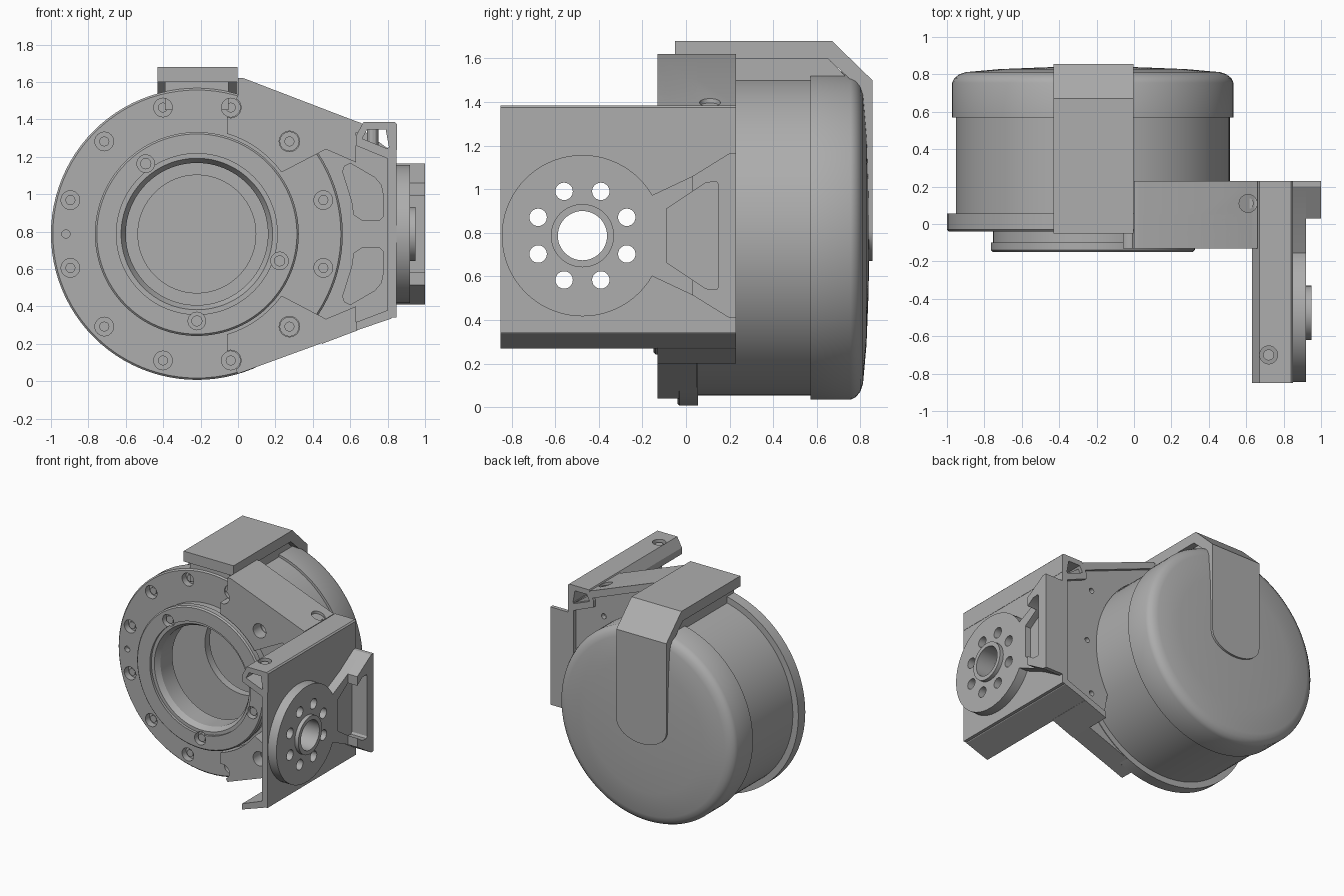
import bpy, bmesh, math
from mathutils import Vector

if "Cube" in bpy.data.objects:
    bpy.data.objects.remove(bpy.data.objects["Cube"], do_unlink=True)

CX, CZ = -0.22, 0.787      # drum axis, along y
HY = -0.475                # side hub position, axis along x

grey = bpy.data.materials.new("machined grey")
grey.use_nodes = True
colour = (0.42, 0.42, 0.42, 1)
grey.diffuse_color = colour
grey.node_tree.nodes["Principled BSDF"].inputs["Base Color"].default_value = colour
parts = []


def place(axis, u, v, w):
    return {"x": (w, u, v), "y": (u, w, v), "z": (u, v, w)}[axis]


def finish(name, bm):
    bmesh.ops.remove_doubles(bm, verts=bm.verts, dist=1e-5)
    bmesh.ops.recalc_face_normals(bm, faces=bm.faces)
    mesh = bpy.data.meshes.new(name)
    bm.to_mesh(mesh)
    bm.free()
    mesh.materials.append(grey)
    ob = bpy.data.objects.new(name, mesh)
    bpy.context.collection.objects.link(ob)
    parts.append(ob)
    return ob


def add_prism(bm, axis, pts, a, b):
    lo = [bm.verts.new(place(axis, u, v, a)) for u, v in pts]
    hi = [bm.verts.new(place(axis, u, v, b)) for u, v in pts]
    bm.faces.new(lo)
    bm.faces.new(hi)
    for i in range(len(pts)):
        j = (i + 1) % len(pts)
        bm.faces.new((lo[i], lo[j], hi[j], hi[i]))


def prism(name, axis, pts, a, b):
    bm = bmesh.new()
    add_prism(bm, axis, pts, a, b)
    return finish(name, bm)


def circle(u, v, r, n=24):
    return [(u + r * math.cos(math.tau * i / n), v + r * math.sin(math.tau * i / n))
            for i in range(n)]


def discs(name, axis, centres, r, a, b, n=24):
    bm = bmesh.new()
    for u, v in centres:
        add_prism(bm, axis, circle(u, v, r, n), a, b)
    return finish(name, bm)


def lathe(name, profile, n=96):
    """Revolve a closed (radius, y) loop about the drum axis."""
    bm = bmesh.new()
    rings = []
    for i in range(n):
        t = math.tau * i / n
        rings.append([bm.verts.new((CX + r * math.cos(t), y, CZ + r * math.sin(t)))
                      for r, y in profile])
    for i in range(n):
        p, q = rings[i], rings[(i + 1) % n]
        for k in range(len(profile)):
            m = (k + 1) % len(profile)
            bm.faces.new((p[k], p[m], q[m], q[k]))
    return finish(name, bm)


def cut(ob, *cutters):
    for c in cutters:
        mod = ob.modifiers.new("cut", "BOOLEAN")
        mod.operation, mod.solver, mod.object = "DIFFERENCE", "EXACT", c
        bpy.context.view_layer.objects.active = ob
        bpy.ops.object.modifier_apply(modifier=mod.name)
        parts.remove(c)
        bpy.data.objects.remove(c, do_unlink=True)


def polar(u, v, r, degrees):
    return [(u + r * math.cos(math.radians(d)), v + r * math.sin(math.radians(d)))
            for d in degrees]


def mirror(pts):
    return [(u, 2 * CZ - v) for u, v in reversed(pts)]


# Drum, flange and front ring
bolts = polar(CX, CZ, 0.70, range(15, 360, 30))
flange = lathe("flange", [(0.77, -0.04), (0.78, -0.03), (0.78, 0.055), (0.38, 0.055), (0.38, -0.04)])
cut(flange, discs("bore", "y", bolts, 0.05, -0.1, 0.01),
    discs("pin_hole", "y", [(-0.92, CZ)], 0.022, -0.1, 0.0))
discs("flange_screws", "y", bolts, 0.027, -0.015, 0.02, 12)
ring = lathe("front_ring", [(0.535, -0.03), (0.535, -0.1), (0.545, -0.1), (0.545, -0.14),
                            (0.535, -0.15), (0.43, -0.15), (0.43, -0.13), (0.405, -0.13),
                            (0.38, -0.09), (0.38, -0.03)])
ring_bolts = polar(CX, CZ, 0.465, (126, -18, -90))
cut(ring, discs("bore", "y", ring_bolts, 0.047, -0.2, -0.1))
discs("ring_screws", "y", ring_bolts, 0.03, -0.13, -0.09, 12)
lathe("drum_wall", [(0.733, 0.05), (0.733, 0.59), (0.68, 0.59), (0.68, 0.05)])
lathe("inner_ring", [(0.69, 0.36), (0.69, 0.42), (0.315, 0.42), (0.315, 0.36)])
lathe("rear_cap", [(0.752, 0.57), (0.752, 0.755), (0.74, 0.78), (0.715, 0.8), (0.68, 0.812),
                   (0.5, 0.828), (0.25, 0.838), (0, 0.84), (0, 0.72), (0.68, 0.72), (0.68, 0.57)])

# Cover hook over the top and down the back
X0, X1 = -0.43, -0.003
prism("hook_cover", "x", [(-0.05, 1.60), (-0.05, 1.68), (0.67, 1.68), (0.855, 1.5), (0.855, 1.3),
                          (0.79, 1.3), (0.79, 1.47), (0.65, 1.6)], X0, X1)
mid, half = (X0 + X1) / 2, (X1 - X0) / 2
tongue = [(mid + half * math.cos(t), 0.81 + 0.14 * math.sin(t))
          for t in (-math.pi * i / 20 for i in range(21))]
prism("hook_tongue", "y", tongue + [(X0, 1.31), (X1, 1.31)], 0.79, 0.855)
prism("hook_base", "x", [(-0.03, 1.45), (-0.03, 1.61), (0.64, 1.61), (0.8, 1.45)], -0.39, -0.05)

# Bracket: front lips, back panel, top and bottom walls
lips = {"upper_lip": [(-0.06, 1.3), (-0.06, 1.42), (0, 1.53), (0, 1.62), (0.03, 1.62), (0.63, 1.39),
                      (0.63, 1.17), (0.47, 1.24), (0.22, 1.11)],
        "lower_lip": [(-0.06, 0.27), (-0.06, 0.15), (0, 0.04), (0.63, 0.27), (0.63, 0.4),
                      (0.47, 0.333), (0.22, 0.464)]}
for name, pts in lips.items():
    lip = prism(name, "y", pts, -0.13, 0.05)
    cut(lip, discs("ring_clearance", "y", [(CX, CZ)], 0.56, -0.2, 0.2, 96),
        discs("bolt_clearance", "y", bolts, 0.055, -0.2, 0.02))
panel = prism("back_panel", "y", [(0, 1.4), (0, 1.6), (0.03, 1.6), (0.63, 1.37), (0.82, 1.23),
                                  (0.82, 0.34), (0.63, 0.28), (0.45, 0.21), (0.4, 0.5), (0.3, CZ)],
              0.045, 0.205)
pocket = [(0.56, 1.12), (0.57, 1.15), (0.6, 1.165), (0.73, 1.09), (0.765, 1.05), (0.775, 1.0),
          (0.775, 0.88), (0.76, 0.863), (0.66, 0.863), (0.62, 0.89), (0.61, 0.96)]
cut(panel, discs("drum_clearance", "y", [(CX, CZ)], 0.737, -0.2, 0.5, 96),
    prism("pocket", "y", pocket, 0.0, 0.07),
    prism("pocket", "y", mirror(pocket), 0.0, 0.07),
    discs("panel_hole", "y", [(0.56, 1.2), (0.6, CZ), (0.56, 0.37)], 0.02, 0.17, 0.3))
top_wall = prism("top_wall", "y", [(0, 1.57), (0, 1.62), (0.03, 1.62), (0.63, 1.39), (0.66, 1.38),
                                   (0.66, 1.32), (0.02, 1.57)], -0.13, 0.23)
cut(top_wall, discs("bore", "z", [(0.61, 0.11)], 0.048, 1.36, 1.7))
discs("top_wall_screw", "z", [(0.61, 0.11)], 0.03, 1.3, 1.375, 12)
prism("bottom_wall", "y", [(0.45, 0.2), (0.64, 0.272), (0.64, 0.32), (0.45, 0.25)], -0.13, 0.23)

# Side arm: web with folded flanges
web = prism("arm_web", "x", [(-0.85, 0.34), (0.23, 0.34), (0.23, 1.25), (-0.85, 1.25)], 0.8, 0.848)
hub_bolts = polar(HY, CZ, 0.22, [22.5 + 45 * i for i in range(8)])
hood = prism("arm_top_flange", "y", [(0.63, 1.31), (0.67, 1.385), (0.84, 1.385), (0.85, 1.375),
                                     (0.85, 1.235), (0.81, 1.235), (0.79, 1.345), (0.69, 1.345),
                                     (0.66, 1.29)], -0.85, 0.23)
cut(hood, discs("bore", "z", [(0.72, -0.7)], 0.048, 1.3, 1.5))
discs("arm_screw", "z", [(0.72, -0.7)], 0.03, 1.25, 1.37, 12)
prism("arm_top_fold", "y", [(0.63, 1.31), (0.82, 1.235), (0.845, 1.2), (0.8, 1.19), (0.63, 1.26)],
      -0.85, 0.23)
prism("arm_bottom_flange", "y", [(0.63, 0.27), (0.82, 0.335), (0.848, 0.37), (0.8, 0.38),
                                 (0.63, 0.315)], -0.85, 0.23)

# Hub disc with bolt circle and collar
hub = discs("hub_disc", "x", [(HY, CZ)], 0.37, 0.845, 0.92, 72)
collar = discs("hub_collar", "x", [(HY, CZ)], 0.145, 0.9, 0.95, 48)
for ob in (web, hub):
    cut(ob, discs("bolt_hole", "x", hub_bolts, 0.04, 0.7, 1.1))
for ob in (web, hub, collar):
    cut(ob, discs("shaft_hole", "x", [(HY, CZ)], 0.113, 0.7, 1.1, 48))

# Flared stop joined to the hub disc
neck_top = [(-0.2, 0.95), (-0.14, 0.98), (0.03, 1.06), (0.2, 1.165), (0.23, 1.165)]
wing_top = [(0.03, 1.06), (0.2, 1.165), (0.23, 1.165)]
recess_top = [(-0.09, 0.91), (0.09, 1.03), (0.14, 1.035), (0.15, 1.02)]
for name, top, x0, x1 in (("stop_neck", neck_top, 0.845, 0.92), ("stop_wing", wing_top, 0.91, 1.0)):
    ob = prism(name, "x", top + mirror(top), x0, x1)
    cut(ob, prism("recess", "x", recess_top + mirror(recess_top), 0.87, 1.1))

# Smooth shading with sharp edges kept
bpy.ops.object.select_all(action="DESELECT")
for ob in parts:
    ob.select_set(True)
bpy.context.view_layer.objects.active = parts[0]
bpy.ops.object.shade_smooth_by_angle(angle=math.radians(30))
